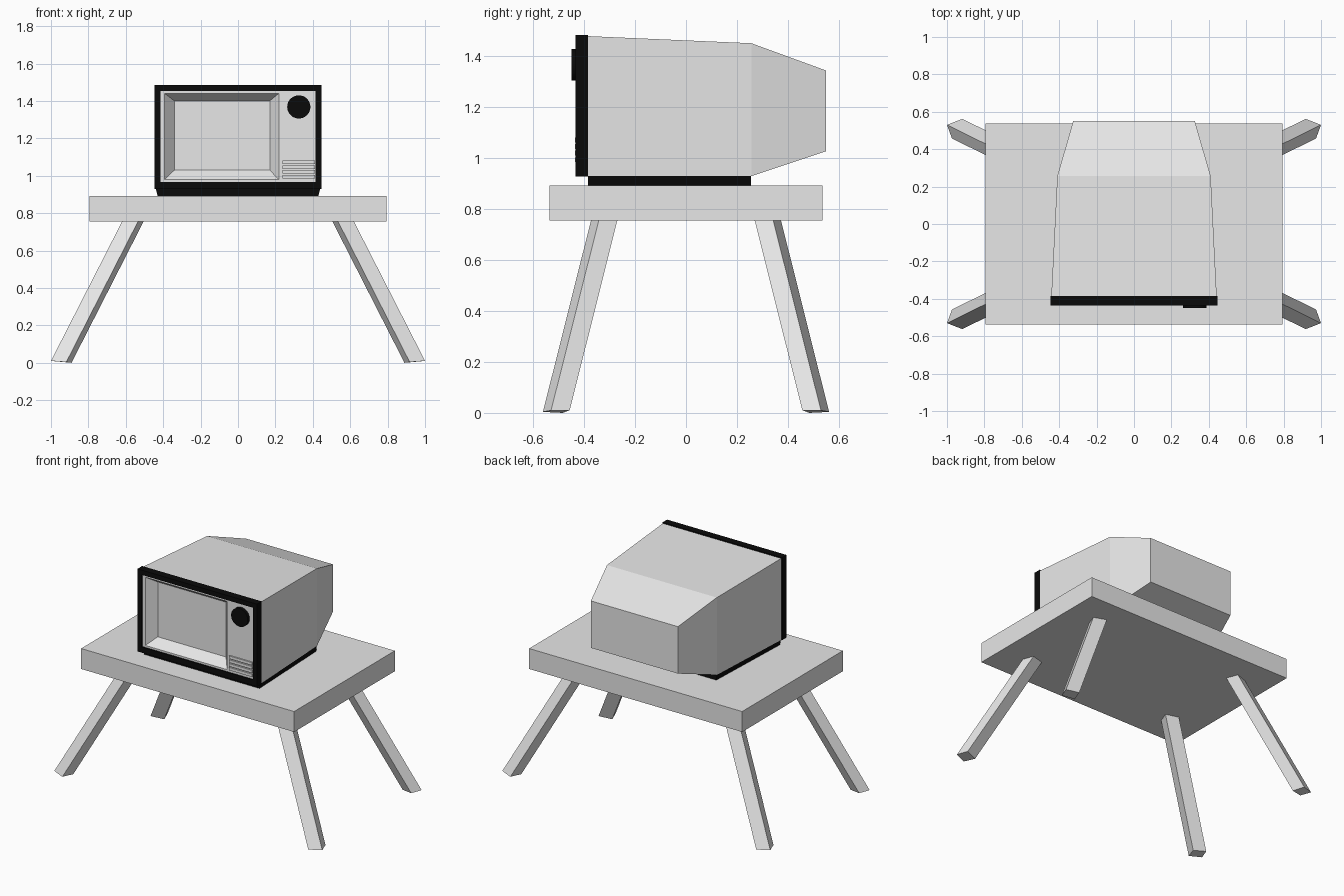
import bpy, math
from mathutils import Vector

if "Cube" in bpy.data.objects:
    bpy.data.objects.remove(bpy.data.objects["Cube"])


def material(name, value):
    m = bpy.data.materials.new(name)
    m.diffuse_color = (value, value, value, 1)
    m.use_nodes = True
    m.node_tree.nodes["Principled BSDF"].inputs["Base Color"].default_value = m.diffuse_color
    return m


grey = material("light grey", 0.8)
black = material("black", 0.003)


def make(name, verts, faces, mat):
    mesh = bpy.data.meshes.new(name)
    mesh.from_pydata(verts, [], faces)
    mesh.materials.append(mat)
    obj = bpy.data.objects.new(name, mesh)
    bpy.context.collection.objects.link(obj)
    return obj


def rect(y, x0, x1, z0, z1):
    """Upright rectangle, counter-clockwise seen from the front."""
    return [(x0, y, z0), (x1, y, z0), (x1, y, z1), (x0, y, z1)]


def loft(name, rings, mat, cap_back=False, cap_front=False):
    """Skin four-point rings from back to front."""
    faces = []
    for r in range(len(rings) - 1):
        for i in range(4):
            a, b = r * 4 + i, r * 4 + (i + 1) % 4
            faces.append((a, b, b + 4, a + 4))
    if cap_back:
        faces.append((3, 2, 1, 0))
    if cap_front:
        n = len(rings) * 4
        faces.append((n - 4, n - 3, n - 2, n - 1))
    return make(name, [v for r in rings for v in r], faces, mat)


def box(name, x0, x1, y0, y1, z0, z1, mat):
    return loft(name, [rect(y1, x0, x1, z0, z1), rect(y0, x0, x1, z0, z1)],
                mat, True, True)


# Table top
box("table_top", -0.795, 0.795, -0.537, 0.537, 0.755, 0.893, grey)

# Four splayed legs, mirrored from the front right one
foot = [(1.0, -0.53, 0.01), (0.973, -0.457, 0.01),
        (0.89, -0.485, 0.0), (0.918, -0.562, 0.004)]
slope = Vector((-0.38, 0.187, 0.745)) / 0.745
for sx, side in ((1, "right"), (-1, "left")):
    for sy, end in ((1, "front"), (-1, "back")):
        low = [Vector(p) for p in foot]
        high = [p + slope * (0.76 - p.z) for p in low]
        pts = [(p.x * sx, p.y * sy, p.z) for p in low + high]
        faces = [(3, 2, 1, 0), (4, 5, 6, 7)]
        faces += [(i, (i + 1) % 4, (i + 1) % 4 + 4, i + 4) for i in range(4)]
        if sx * sy > 0:
            pass
        else:
            faces = [f[::-1] for f in faces]
        make(f"leg_{end}_{side}", pts, faces, grey)

# Black plinth under the television
loft("television_plinth", [
    [(-0.405, 0.255, 0.892), (0.405, 0.255, 0.892), (0.41, 0.255, 0.932), (-0.41, 0.255, 0.932)],
    [(-0.43, -0.385, 0.892), (0.43, -0.385, 0.892), (0.44, -0.385, 0.932), (-0.44, -0.385, 0.932)],
], black, True, True)

# Tapered casing, open behind the front frame
loft("television_casing", [
    rect(0.55, -0.325, 0.325, 1.028, 1.345),
    rect(0.257, -0.41, 0.41, 0.93, 1.452),
    rect(-0.385, -0.442, 0.442, 0.93, 1.48),
], grey, cap_back=True)

# Black front frame
loft("front_frame", [
    rect(-0.385, -0.446, 0.446, 0.928, 1.485),
    rect(-0.435, -0.446, 0.446, 0.928, 1.485),
    rect(-0.435, -0.415, 0.415, 0.967, 1.453),
    rect(-0.425, -0.415, 0.415, 0.967, 1.453),
], black)

# Control panel with sloping sides down to the sunken screen
loft("panel_and_screen", [
    rect(-0.428, -0.415, 0.415, 0.967, 1.453),
    rect(-0.428, -0.392, 0.218, 0.98, 1.44),
    rect(-0.37, -0.34, 0.17, 1.03, 1.40),
], grey, cap_front=True)

# Speaker slats
for i in range(4):
    z = 0.985 + i * 0.026
    box(f"speaker_slat_{i + 1}", 0.238, 0.411, -0.437, -0.426, z, z + 0.019, grey)

# Channel knob
bpy.ops.mesh.primitive_cylinder_add(vertices=32, radius=0.062, depth=0.03,
                                    location=(0.325, -0.434, 1.368),
                                    rotation=(math.pi / 2, 0, 0))
knob = bpy.context.object
knob.name = "channel_knob"
knob.data.materials.append(black)
bpy.ops.object.shade_smooth_by_angle()
